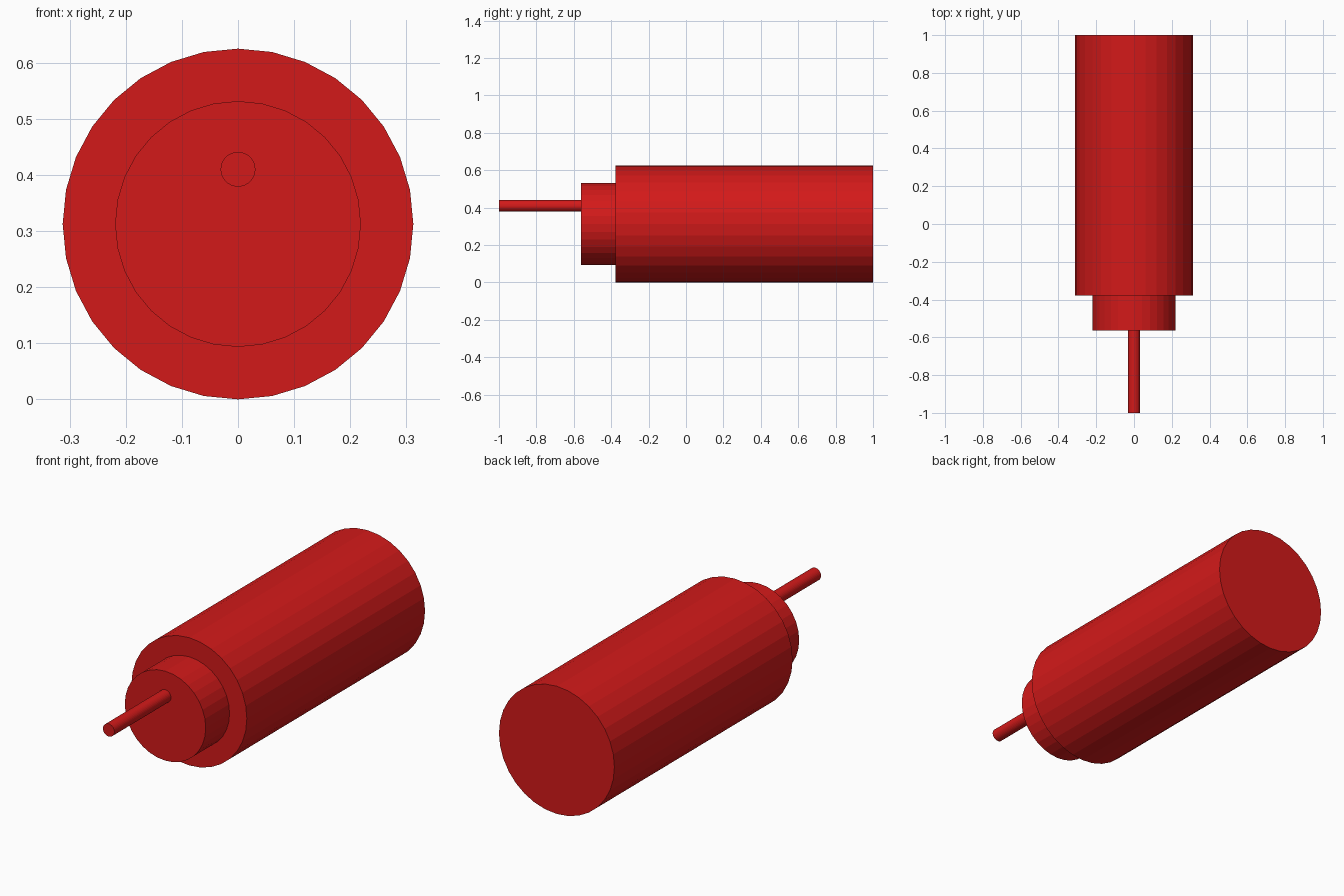
import bpy
import math

if "Cube" in bpy.data.objects:
    bpy.data.objects.remove(bpy.data.objects["Cube"])

red = bpy.data.materials.new("red")
red.diffuse_color = (0.65, 0.01, 0.01, 1)
red.use_nodes = True
red.node_tree.nodes["Principled BSDF"].inputs["Base Color"].default_value = red.diffuse_color


def cylinder_y(name, radius, y_front, y_back, z):
    """Flat-shaded 32-sided cylinder lying along the y axis."""
    bpy.ops.mesh.primitive_cylinder_add(
        vertices=32, radius=radius, depth=y_back - y_front,
        location=(0, (y_front + y_back) / 2, z),
        rotation=(math.pi / 2, 0, 0))
    obj = bpy.context.object
    obj.name = name
    obj.data.materials.append(red)
    return obj


# Main motor housing
cylinder_y("motor_body", 0.3125, -0.378, 1.0, 0.3125)
# Stepped front collar
cylinder_y("front_collar", 0.219, -0.5625, -0.378, 0.3125)
# Off-centre output shaft
cylinder_y("output_shaft", 0.031, -1.0, -0.5625, 0.41)
